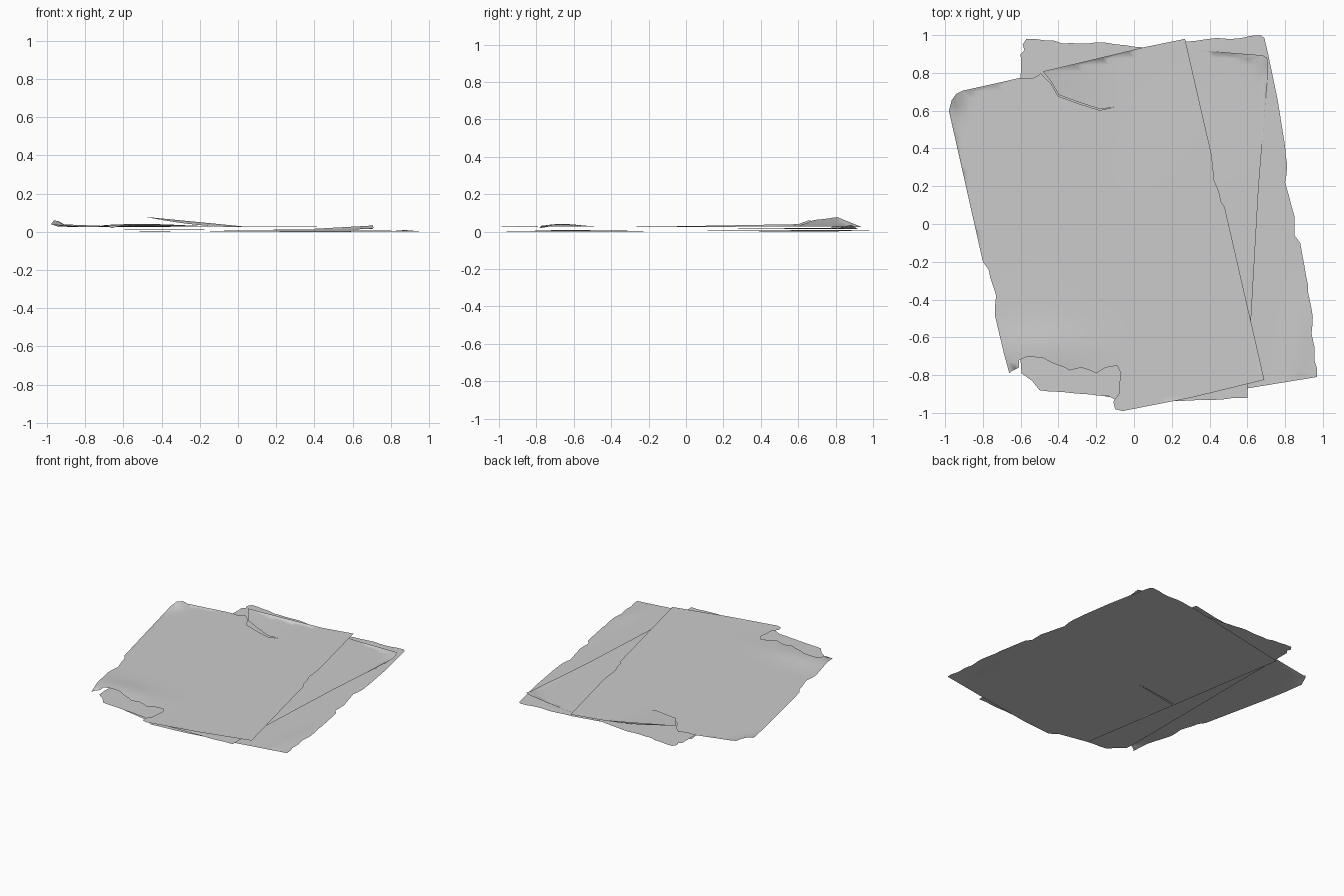
import bpy, bmesh, math, random
from mathutils import Vector
from mathutils.geometry import delaunay_2d_cdt

random.seed(4)


def ragged(pts, amount=0.006, step=0.05):
    """Subdivide a torn edge and roughen it slightly."""
    out = []
    for (ax, ay), (bx, by) in zip(pts, pts[1:]):
        n = max(1, round(math.hypot(bx - ax, by - ay) / step))
        for i in range(n):
            j = amount if i else 0
            out.append((ax + (bx - ax) * i / n + random.uniform(-j, j),
                        ay + (by - ay) * i / n + random.uniform(-j, j)))
    return out + [pts[-1]]


def bump(x, y, cx, cy, rx, ry):
    return math.exp(-((x - cx) / rx) ** 2 - ((y - cy) / ry) ** 2)


def sheet(name, outline, height, step=0.035):
    """Fill an outline with a fine triangulation and bend it by height(x, y)."""
    n = len(outline)
    pts = [Vector(p) for p in outline]
    k = int(1.05 / step)
    pts += [Vector((i * step + 0.003, j * step + 0.002))
            for i in range(-k, k + 1) for j in range(-k, k + 1)]
    vs, _, fs, *_ = delaunay_2d_cdt(pts, [], [list(range(n))], 1, 1e-5)
    me = bpy.data.meshes.new(name)
    me.from_pydata([(v.x, v.y, height(v.x, v.y)) for v in vs], [], [list(f) for f in fs])
    bm = bmesh.new()
    bm.from_mesh(me)
    bm.normal_update()
    bmesh.ops.reverse_faces(bm, faces=[f for f in bm.faces if f.normal.z < 0])
    bmesh.ops.delete(bm, geom=[v for v in bm.verts if not v.link_faces], context='VERTS')
    for f in bm.faces:
        f.smooth = True
    bm.to_mesh(me)
    bm.free()
    ob = bpy.data.objects.new(name, me)
    bpy.context.collection.objects.link(ob)
    return ob


# Bottom sheet: turned slightly, torn right edge, slit in the hidden left edge
bottom = ragged([(0.27, 0.965), (0.44, 0.985), (0.52, 0.98), (0.67, 1.0), (0.69, 0.985)], 0.003)
bottom += [(0.71, 0.9), (0.76, 0.66)]
bottom += ragged([(0.80, 0.41), (0.81, 0.32), (0.80, 0.22), (0.82, 0.15), (0.85, 0.04),
                  (0.85, -0.06), (0.88, -0.1), (0.91, -0.27), (0.94, -0.45), (0.945, -0.53),
                  (0.94, -0.58), (0.955, -0.65), (0.955, -0.72), (0.97, -0.77), (0.97, -0.81)], 0.004)
bottom += [(0.6, -0.87), (0.2, -0.935), (-0.05, -0.96), (-0.11, -0.92), (-0.33, -0.88),
           (-0.454, -0.125), (-0.1, -0.06), (-0.456, -0.112), (-0.6, 0.79), (-0.2, 0.87)]
sheet("bottom_sheet", bottom,
      lambda x, y: 0.004 + 0.004 * math.sin(2.4 * x + 0.6) * math.sin(2 * y)
      + 0.007 * bump(x, y, 0.87, -0.62, 0.05, 0.2))

# Middle sheet: nearly square to the axes, worn top and bottom edges
middle = ragged([(-0.60, 0.78), (-0.60, 0.90), (-0.58, 0.92), (-0.59, 0.95), (-0.57, 0.98),
                 (-0.42, 0.97), (-0.38, 0.955), (-0.15, 0.96), (0.05, 0.935)], 0.003)
middle += [(0.35, 0.92), (0.68, 0.893), (0.705, 0.88), (0.71, 0.82), (0.66, 0.2), (0.6, -0.85)]
middle += ragged([(0.60, -0.92), (0.53, -0.92), (0.45, -0.93), (0.3, -0.935), (-0.08, -0.94),
                  (-0.14, -0.91), (-0.33, -0.895), (-0.5, -0.88), (-0.54, -0.83),
                  (-0.595, -0.79), (-0.60, -0.73)], 0.003)
sheet("middle_sheet", middle,
      lambda x, y: 0.014 + 0.001 * math.sin(3 * x) * math.cos(3 * y)
      + 0.022 * bump(x, y, 0.71, 0.89, 0.07, 0.07))

# Top sheet: torn lower left corner, lifted flap along a tear in the top edge
tear = [(-0.485, 0.805), (-0.44, 0.75), (-0.40, 0.68), (-0.29, 0.64), (-0.18, 0.605), (-0.1, 0.62)]


def tear_y(x):
    for (ax, ay), (bx, by) in zip(tear, tear[1:]):
        if ax <= x <= bx:
            return ay + (by - ay) * (x - ax) / (bx - ax)
    return 0.8 if x < -0.48 else 0.62


def top_height(x, y):
    z = 0.027 + 0.001 * math.sin(4 * x + 1) * math.cos(3 * y)
    z += 0.045 * bump(x, y, -0.98, 0.70, 0.06, 0.09)           # curled corner
    z += 0.014 * bump(x, y, -0.5, -0.66, 0.28, 0.12)           # puffed torn edge
    z -= 0.014 * bump(x, y, -0.67, -0.79, 0.03, 0.05)
    if -0.5 < x < -0.05 and y > tear_y(x):                     # lifted flap
        z += 0.052 * ((-0.05 - x) / 0.44) ** 1.7
    return z


top = [(-0.98, 0.60), (-0.965, 0.655), (-0.94, 0.69), (-0.91, 0.705), (-0.61, 0.772), (-0.54, 0.77),
       (-0.51, 0.785), (-0.495, 0.797)]
top += [(x - 0.002, y - 0.003) for x, y in tear[1:-1]] + [tear[-1]]
top += [(x + 0.002, y + 0.003) for x, y in tear[-2::-1]]
top += [(0.05, 0.935), (0.27, 0.98), (0.41, 0.37), (0.425, 0.23), (0.45, 0.17), (0.46, 0.12),
        (0.48, 0.09), (0.69, -0.825), (0.3, -0.92), (-0.06, -0.99)]
top += ragged([(-0.10, -0.98), (-0.11, -0.94), (-0.08, -0.90), (-0.07, -0.79), (-0.09, -0.75),
               (-0.15, -0.76), (-0.2, -0.79), (-0.28, -0.76), (-0.34, -0.775), (-0.41, -0.745),
               (-0.48, -0.71), (-0.57, -0.705), (-0.61, -0.72), (-0.61, -0.76), (-0.65, -0.78),
               (-0.66, -0.79)], 0.004)
top += [(-0.69, -0.68)]
top += ragged([(-0.735, -0.49), (-0.73, -0.38), (-0.745, -0.33), (-0.77, -0.24), (-0.80, -0.2)], 0.004)
sheet("top_sheet", top, top_height)

# Rest the stack on the ground
bpy.context.view_layer.update()
low = min(v.co.z for o in bpy.data.objects for v in o.data.vertices)
for o in bpy.data.objects:
    for v in o.data.vertices:
        v.co.z -= low
